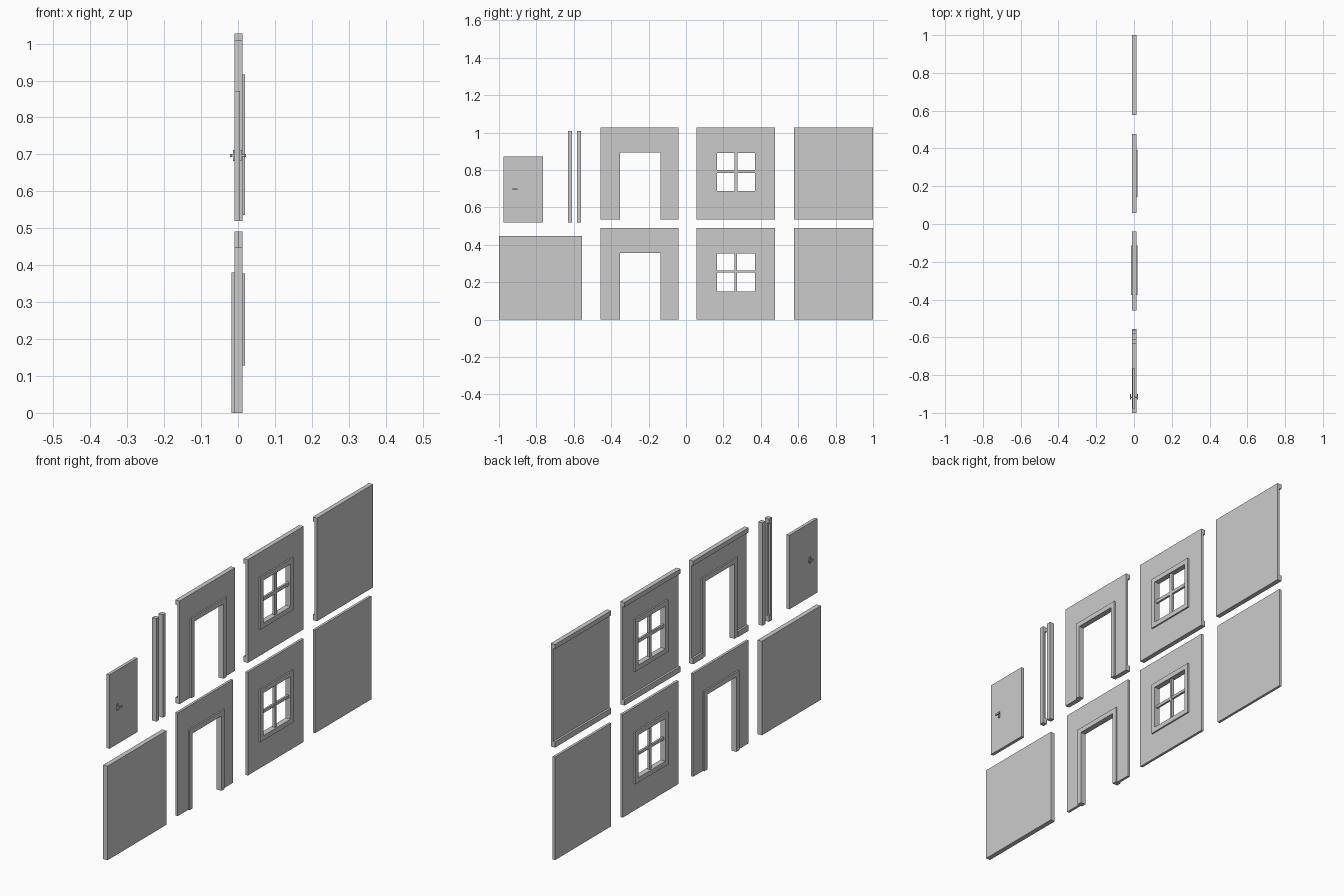
import bpy

if "Cube" in bpy.data.objects:
    bpy.data.objects.remove(bpy.data.objects["Cube"])

H = 0.491            # wall height
UP = 0.536           # base height of the upper row
INNER, OUTER = 0.0, 0.012
TRIM_X = -0.010
MARGIN = 0.023       # casing width


def mesh_object(name, verts, faces):
    me = bpy.data.meshes.new(name)
    me.from_pydata(verts, [], faces)
    me.update()
    ob = bpy.data.objects.new(name, me)
    bpy.context.collection.objects.link(ob)
    return ob


def prism(name, profile, z0, z1):
    """Extrude a counter-clockwise x-y profile upwards."""
    n = len(profile)
    verts = [(x, y, z) for z in (z0, z1) for x, y in profile]
    faces = [tuple(range(n))[::-1], tuple(range(n, 2 * n))]
    faces += [(i, (i + 1) % n, n + (i + 1) % n, n + i) for i in range(n)]
    return mesh_object(name, verts, faces)


def box(name, x, y, z):
    return prism(name, [(x[0], y[0]), (x[1], y[0]), (x[1], y[1]), (x[0], y[1])], *z)


def band(name, outer, inner, x, closed):
    """Flat band in the y-z plane between two matching outlines, thick in x."""
    n = len(outer)
    verts = [(px, *p) for px in x for line in (outer, inner) for p in line]
    faces = []
    for i in range(n if closed else n - 1):
        j = (i + 1) % n
        faces += [(i, j, n + j, n + i), (2*n + i, 3*n + i, 3*n + j, 2*n + j),
                  (i, 2*n + i, 2*n + j, j), (n + i, n + j, 3*n + j, 3*n + i)]
    if not closed:
        faces += [(0, n, 3*n, 2*n), (n - 1, 3*n - 1, 4*n - 1, 2*n - 1)]
    return mesh_object(name, verts, faces)


def rect(y0, y1, z0, z1):
    return [(y0, z0), (y0, z1), (y1, z1), (y1, z0)]


def trims(label, y0, y1, gap=None):
    """Crown and skirting on the inner side of an upper wall."""
    box(label + "_crown", (TRIM_X, INNER), (y0, y1), (UP + H - 0.022, UP + H))
    runs = [(y0, gap[0]), (gap[1], y1)] if gap else [(y0, y1)]
    for i, run in enumerate(runs):
        box(f"{label}_skirting_{i}", (TRIM_X, INNER), run, (UP, UP + 0.027))


def door_wall(label, z, shift):
    y0, y1, a, b, top = -0.457, -0.04, -0.354, -0.136, z + 0.357
    casing = rect(a - MARGIN, b + MARGIN, z, top + MARGIN)
    band(label + "_wall", rect(y0, y1, z, z + H), casing,
         (INNER + shift, OUTER + shift), False)
    band(label + "_casing", casing, rect(a, b, z, top),
         (INNER - 0.007 + shift, OUTER + 0.007 + shift), False)
    return y0, y1, (a - MARGIN, b + MARGIN)


def window_wall(label, z, bar):
    y0, y1, a, b, lo, hi = 0.057, 0.476, 0.165, 0.368, z + 0.151, z + 0.354
    casing = rect(a - MARGIN, b + MARGIN, lo - MARGIN, hi + MARGIN)
    band(label + "_wall", rect(y0, y1, z, z + H), casing, (INNER, OUTER), True)
    band(label + "_casing", casing, rect(a, b, lo, hi), (INNER - 0.007, OUTER + 0.007), True)
    # glazing bars
    my, mz = (a + b) / 2, (lo + hi) / 2 + 0.005
    box(label + "_upright_bar", (0.0, 0.012), (my - bar, my + bar), (lo, hi))
    box(label + "_cross_bar", (0.001, 0.011), (a, b), (mz - bar, mz + bar))
    return y0, y1


# lower row: floor slab and untrimmed walls
box("floor_slab", (-0.010, 0.0125), (-1.0, -0.556), (0, 0.448))
door_wall("lower_door", 0, -0.010)
window_wall("lower_window", 0, 0.0065)
box("lower_plain_wall", (-0.010, 0.002), (0.577, 1.0), (0, H))

# upper row: walls with crown and skirting
y0, y1, gap = door_wall("upper_door", UP, 0)
trims("upper_door", y0, y1, gap)
trims("upper_window", *window_wall("upper_window", UP, 0.008))
box("upper_plain_wall", (INNER, OUTER), (0.577, 1.0), (UP, UP + H))
trims("upper_plain", 0.577, 1.0)

# corner posts: L-shaped post with trim blocks, and a plain square post
PZ = (0.52, 1.01)
prism("corner_post", [(-0.010, -0.632), (0.012, -0.632), (0.012, -0.610),
                      (0.0, -0.610), (0.0, -0.620), (-0.010, -0.620)], *PZ)
for name, z in (("lower", (PZ[0], PZ[0] + 0.027)), ("upper", (PZ[1] - 0.022, PZ[1]))):
    box(name + "_post_trim", (-0.010, 0.0), (-0.620, -0.610), z)
box("square_post", (-0.010, 0.012), (-0.583, -0.561), PZ)

# door leaf with lever handles on both faces
box("door_leaf", (-0.009, 0.006), (-0.976, -0.765), (0.52, 0.872))
for name, face, s in (("outer", 0.006, 1), ("inner", -0.009, -1)):
    def span(a, b):
        return tuple(sorted((face + s * a, face + s * b)))
    end = 0.021 - s * face
    box(name + "_handle_plate", span(0, 0.004), (-0.922, -0.914), (0.682, 0.712))
    box(name + "_handle_stem", span(0.004, end - 0.005), (-0.920, -0.915), (0.694, 0.700))
    box(name + "_handle_lever", span(end - 0.005, end), (-0.928, -0.900), (0.693, 0.701))
